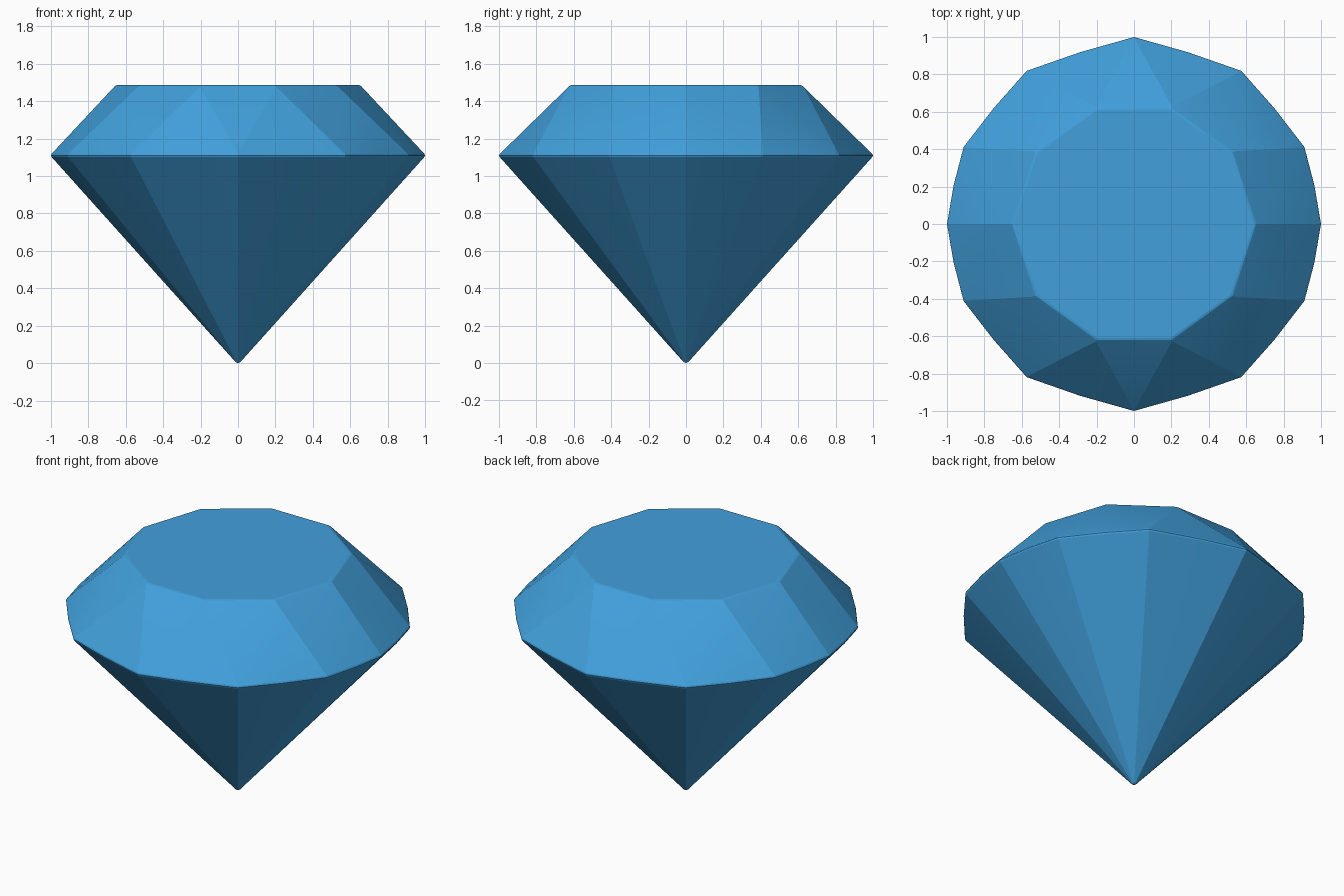
import bpy, bmesh, math

if "Cube" in bpy.data.objects:
    bpy.data.objects.remove(bpy.data.objects["Cube"])

# One flat blue colour for the whole gem
blue = bpy.data.materials.new("gem blue")
blue.diffuse_color = (0.053, 0.352, 0.716, 1.0)
blue.use_nodes = True
blue.node_tree.nodes["Principled BSDF"].inputs["Base Color"].default_value = blue.diffuse_color


def ring(angles, radius, z):
    return [(radius * math.cos(math.radians(a)), radius * math.sin(math.radians(a)), z)
            for a in angles]


# Girdle corners: one quarter mirrored round to twelve points
quarter = [0, 24.3, 55.0]
corners = sorted(quarter + [90] + [180 - a for a in quarter]
                 + [180 + a for a in quarter[1:]] + [270]
                 + [360 - a for a in quarter[1:]])
# Slightly bowed middles between the corners
middles = [(a + b) / 2 for a, b in zip(corners, corners[1:] + [360])]

points = ring(range(0, 360, 36), 0.652, 1.487)      # ten-sided table
points += ring(corners, 1.004, 1.11)                # girdle corners
for i, a in enumerate(middles):                     # girdle middles
    half = (([*corners, 360])[i + 1] - corners[i]) / 2
    points += ring([a], 1.004 * math.cos(math.radians(half)) + 0.009, 1.11)
points += ring(corners, 0.014, 0.007) + [(0, 0, 0)]  # blunt tip

# Facets are the hull through the rings
bm = bmesh.new()
for p in points:
    bm.verts.new(p)
bmesh.ops.convex_hull(bm, input=bm.verts)
bmesh.ops.dissolve_limit(bm, angle_limit=math.radians(1), verts=bm.verts, edges=bm.edges)

# Soften the girdle and table edges
sharp = [e for e in bm.edges
         if e.calc_face_angle(0) > math.radians(30)
         and abs(e.verts[0].co.z - e.verts[1].co.z) < 0.001
         and e.verts[0].co.z > 1]
bmesh.ops.bevel(bm, geom=sharp, offset=0.012, segments=2, profile=0.5, affect='EDGES')
bmesh.ops.recalc_face_normals(bm, faces=bm.faces)

mesh = bpy.data.meshes.new("gem")
bm.to_mesh(mesh)
bm.free()
mesh.materials.append(blue)
gem = bpy.data.objects.new("gem", mesh)
bpy.context.collection.objects.link(gem)

# Keep the cut facets crisp, blend only the slight bow
bpy.context.view_layer.objects.active = gem
gem.select_set(True)
bpy.ops.object.shade_smooth_by_angle(angle=math.radians(12))
